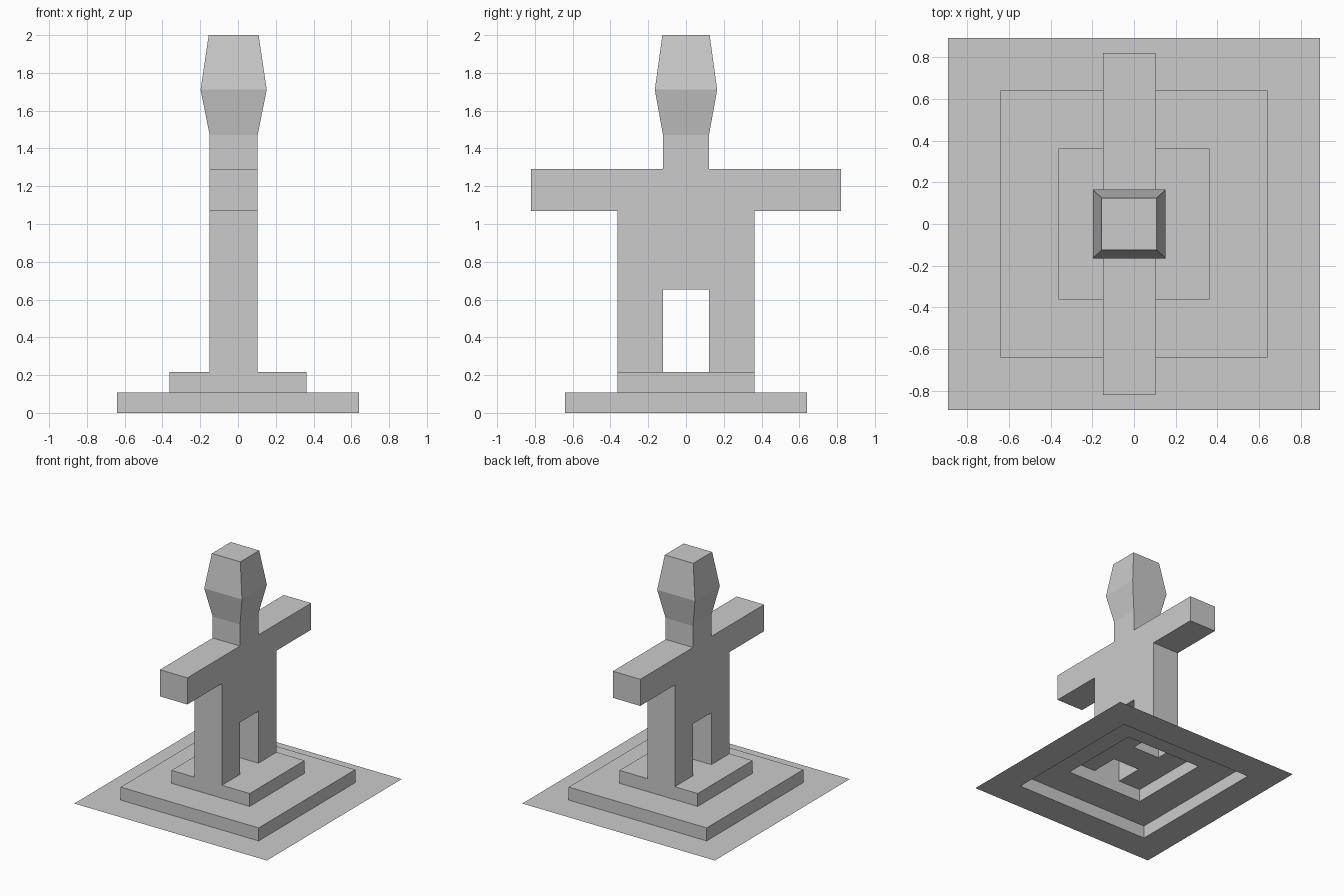
import bpy

if "Cube" in bpy.data.objects:
    bpy.data.objects.remove(bpy.data.objects["Cube"])

stone = bpy.data.materials.new("plain grey")
stone.diffuse_color = (0.6, 0.6, 0.6, 1)
stone.use_nodes = True
stone.node_tree.nodes["Principled BSDF"].inputs["Base Color"].default_value = stone.diffuse_color


def make(name, verts, faces):
    mesh = bpy.data.meshes.new(name)
    mesh.from_pydata(verts, [], faces)
    mesh.materials.append(stone)
    mesh.update()
    ob = bpy.data.objects.new(name, mesh)
    bpy.context.collection.objects.link(ob)
    return ob


def loft(name, rings, cap=False):
    """Open skin through rectangles (x0, x1, y half-width, z)."""
    verts, faces = [], []
    for x0, x1, y, z in rings:
        verts += [(x0, -y, z), (x1, -y, z), (x1, y, z), (x0, y, z)]
    for r in range(len(rings) - 1):
        for i in range(4):
            a, b = r * 4 + i, r * 4 + (i + 1) % 4
            faces.append((a, b, b + 4, a + 4))
    if cap:
        n = len(verts)
        faces.append((n - 4, n - 3, n - 2, n - 1))
    return make(name, verts, faces)


G, S, T = 0.893, 0.64, 0.3625      # half-widths: ground sheet, lower step, upper step
Z1, Z2 = 0.109, 0.217              # step heights
X0, X1 = -0.15, 0.104              # back and front of the figure
N, A = 0.122, 0.82                 # half-widths: neck / leg gap, arm span

# Hollow stepped base: sheet, riser, tread, riser
loft("stepped_base", [(-G, G, G, 0), (-S, S, S, 0), (-S, S, S, Z1),
                      (-T, T, T, Z1), (-T, T, T, Z2)])

# Top of the upper step, open where the hollow legs stand
top = [(-T, -T), (X0, -T), (X0, -N), (X1, -N), (X1, -T), (T, -T)]
top += [(x, -y) for x, y in reversed(top)]
make("upper_step_top", [(x, y, Z2) for x, y in top], [tuple(range(len(top)))])

# Legs, torso, arms and neck: one mirrored outline in y-z
half = [(N, 0.652), (N, Z2), (T, Z2), (T, 1.069), (A, 1.069),
        (A, 1.292), (N, 1.292), (N, 1.472)]
outline = half + [(-y, z) for y, z in reversed(half)]
n = len(outline)
verts = [(x, y, z) for x in (X1, X0) for y, z in outline]
faces = [tuple(range(n)), tuple(reversed(range(n, 2 * n)))]
for i in range(n):
    j = (i + 1) % n
    za, zb = outline[i][1], outline[j][1]
    if za == zb and za in (Z2, 1.472):   # leg soles and neck top stay open
        continue
    faces.append((j, i, i + n, j + n))
make("body", verts, faces)

# Faceted head
loft("head", [(X0, X1, N, 1.472), (-0.198, 0.152, 0.165, 1.711),
              (-0.155, 0.109, 0.125, 2.0)], cap=True)
